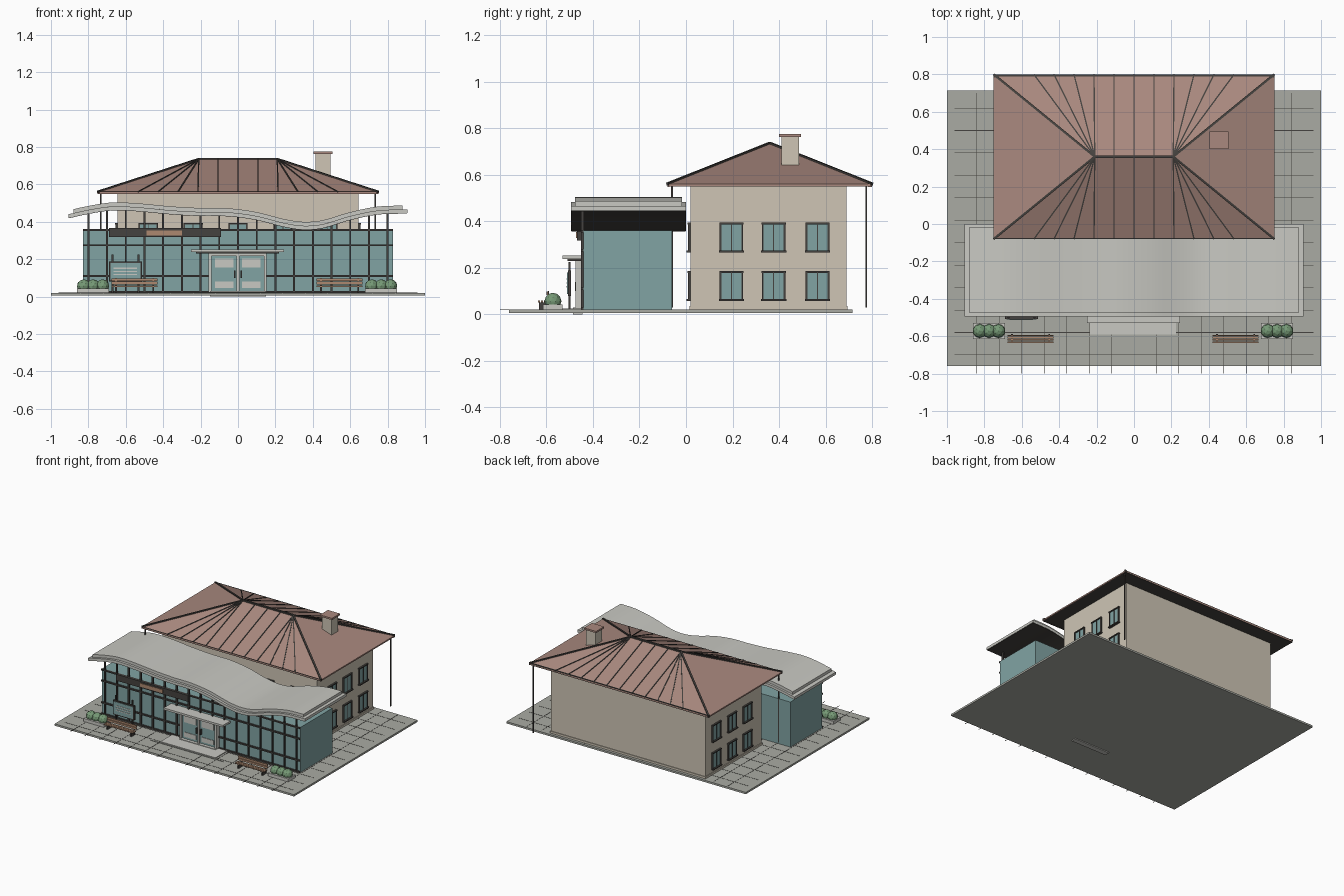
import bpy, bmesh
from mathutils import Vector

if "Cube" in bpy.data.objects:
    bpy.data.objects.remove(bpy.data.objects["Cube"])

def mat(name, r, g, b):
    m = bpy.data.materials.new(name)
    m.diffuse_color = (r, g, b, 1)
    m.use_nodes = True
    m.node_tree.nodes["Principled BSDF"].inputs["Base Color"].default_value = m.diffuse_color
    return m

WALL = mat("plaster", .62, .56, .46)
ROOF = mat("roof_tile", .40, .25, .21)
DARK = mat("dark_metal", .06, .055, .05)
GLASS = mat("glass", .22, .37, .37)
PAVE = mat("paving", .40, .41, .37)
PALE = mat("pale_metal", .58, .58, .54)
WOOD = mat("wood", .42, .25, .16)
LEAF = mat("leaves", .18, .32, .18)

def add(name, verts, faces, m):
    me = bpy.data.meshes.new(name)
    me.from_pydata([tuple(v) for v in verts], [], faces)
    bm = bmesh.new()
    bm.from_mesh(me)
    bmesh.ops.recalc_face_normals(bm, faces=bm.faces)
    bm.to_mesh(me)
    bm.free()
    me.materials.append(m)
    ob = bpy.data.objects.new(name, me)
    bpy.context.collection.objects.link(ob)
    return ob

QUADS = [(0, 1, 3, 2), (4, 6, 7, 5), (0, 4, 5, 1), (2, 3, 7, 6), (0, 2, 6, 4), (1, 5, 7, 3)]

def box(name, x0, x1, y0, y1, z0, z1, m):
    return add(name, [(x, y, z) for x in (x0, x1) for y in (y0, y1) for z in (z0, z1)], QUADS, m)

def bar(name, p, q, w, m):
    p, q = Vector(p), Vector(q)
    d = (q - p).normalized()
    s = d.cross(Vector((0, 0, 1)))
    s = s.normalized() if s.length > 1e-4 else Vector((1, 0, 0))
    u = s.cross(d)
    h = w / 2
    return add(name, [e + s * a * h + u * b * h for e in (p, q) for a in (-1, 1) for b in (-1, 1)], QUADS, m)

# Ground slab and paving joints
box("ground_slab", -1, 1, -.76, .715, .006, .02, PAVE)
for i in range(-7, 8):
    if i:
        box("paving_joint_long", i * .12 - .0015, i * .12 + .0015, -.80, .70, .019, .021, DARK)
for i in range(12):
    y = -.70 + i * .12
    box("paving_joint_cross", -.96, .96, y - .0015, y + .0015, .019, .021, DARK)

# Rear two-storey block
box("rear_block", -.645, .645, .02, .69, .02, .558, WALL)
box("rear_plinth", -.65, .65, .015, .695, .02, .035, WALL)

# Hip roof with ridge caps and seams
E, R = .556, .735
RX, RY = .21, .36
C = [(-.75, -.08), (.75, -.08), (.75, .80), (-.75, .80)]
roof = [(x, y, E - .006) for x, y in C] + [(x, y, E + .004) for x, y in C] + [(-RX, RY, R), (RX, RY, R)]
add("hip_roof", roof, [(3, 2, 1, 0), (0, 1, 5, 4), (1, 2, 6, 5), (2, 3, 7, 6), (3, 0, 4, 7),
                       (4, 5, 9, 8), (5, 6, 9), (6, 7, 8, 9), (7, 4, 8)], ROOF)
add("roof_soffit", [(x * .995, y, E - .007) for x, y in C], [(0, 1, 2, 3)], DARK)
bar("ridge_cap", (-RX, RY, R), (RX, RY, R), .014, DARK)
for x, y in C:
    bar("hip_cap", (x, y, E + .004), (RX if x > 0 else -RX, RY, R), .012, DARK)
for i in range(-5, 6):
    x = i * .107
    for y in (-.08, .80):
        bar("roof_seam", (x, y, E + .004), (max(-RX, min(RX, x)), RY, R), .007, DARK)
box("rear_gutter", -.75, .75, .782, .80, E - .008, E + .008, DARK)
box("front_gutter", -.75, .75, -.08, -.07, E - .008, E + .006, DARK)
for x, y in ((-.733, -.06), (.733, .775)):
    bar("downpipe", (x, y, .03), (x, y, E), .007, DARK)

# Chimney
box("chimney", .415, .495, .41, .485, .635, .765, WALL)
box("chimney_cap", .405, .505, .40, .495, .763, .776, ROOF)

# Windows: centre c along the wall, f maps (along, outward) to x, y
def window(c, z, f):
    def part(name, a0, a1, o0, o1, z0, z1, m):
        p, q = f(a0, o0), f(a1, o1)
        box(name, min(p[0], q[0]), max(p[0], q[0]), min(p[1], q[1]), max(p[1], q[1]), z0, z1, m)
    part("window_pane", c - .046, c + .046, 0, .006, z, z + .12, GLASS)
    for s in (-1, 1):
        part("window_jamb", c + s * .047 - .004, c + s * .047 + .004, 0, .011, z, z + .12, DARK)
    part("window_mullion", c - .002, c + .002, 0, .009, z, z + .12, DARK)
    part("window_head", c - .052, c + .052, 0, .013, z + .116, z + .124, DARK)
    part("window_sill", c - .054, c + .054, 0, .018, z - .004, z + .004, DARK)

for z in (.062, .27):
    for y in (.195, .377, .565):
        window(y, z, lambda a, o: (.645 + o, a))
        window(y, z, lambda a, o: (-.645 - o, a))
    for i in range(-2, 3):
        window(i * .24, z, lambda a, o: (a, .02 - o))

# Wavy canopy roof underside profile, spline-interpolated
P = [(-.905, .42), (-.8, .443), (-.68, .461), (-.55, .458), (-.35, .44), (-.2, .432), (-.05, .43),
     (.1, .41), (.25, .372), (.35, .358), (.45, .366), (.6, .41), (.75, .44), (.905, .445)]

def wave(x):
    i = max(k for k in range(len(P) - 1) if P[k][0] <= max(x, P[0][0]))
    def slope(k):
        a, b = P[max(k - 1, 0)], P[min(k + 1, len(P) - 1)]
        return (b[1] - a[1]) / (b[0] - a[0])
    (x0, z0), (x1, z1) = P[i], P[i + 1]
    h = x1 - x0
    t = (x - x0) / h
    return ((2*t**3 - 3*t*t + 1) * z0 + (t**3 - 2*t*t + t) * h * slope(i)
            + (3*t*t - 2*t**3) * z1 + (t**3 - t*t) * h * slope(i + 1))

def wavy(name, x0, x1, y0, y1, d0, d1, m, n=56):
    v, f = [], []
    for i in range(n + 1):
        x = x0 + (x1 - x0) * i / n
        z = wave(x)
        v += [(x, y0, z + d0), (x, y1, z + d0), (x, y1, z + d1), (x, y0, z + d1)]
        if i:
            a, b = 4 * (i - 1), 4 * i
            f += [(a + j, a + (j + 1) % 4, b + (j + 1) % 4, b + j) for j in range(4)]
    f += [(0, 1, 2, 3), (4 * n, 4 * n + 3, 4 * n + 2, 4 * n + 1)]
    ob = add(name, v, f, m)
    bpy.ops.object.select_all(action='DESELECT')
    ob.select_set(True)
    bpy.context.view_layer.objects.active = ob
    bpy.ops.object.shade_smooth_by_angle()

wavy("wave_roof_lower", -.905, .905, -.495, 0, .001, .021, PALE)
wavy("wave_roof_upper", -.88, .88, -.477, -.017, .021, .042, PALE)
wavy("wave_roof_soffit", -.903, .903, -.493, -.002, -.001, .001, DARK)

# Glazed front hall and mullions
box("glass_hall", -.83, .83, -.44, -.06, .02, .36, GLASS)
for i in range(-8, 9):
    x = i * .1
    if abs(x) > .12:
        box("wall_mullion", x - .005, x + .005, -.452, -.438, .02, wave(x), DARK)
    else:
        box("wall_mullion", x - .005, x + .005, -.452, -.438, .25, wave(x), DARK)
for z in (.025, .11, .275, .357):
    for a, b in (((-.83, -.155), (.15, .83)) if z < .2 else ((-.83, .83),)):
        box("wall_transom", a, b, -.452, -.438, z - .005, z + .005, DARK)

# Entrance: frame, doors, canopy, steps
for x in (-.15, 0, .145):
    box("door_stile", x - .007, x + .007, -.475, -.44, .025, .23, PALE)
box("door_head", -.157, .152, -.475, -.44, .218, .232, PALE)
for x in (-.073, .071):
    box("door_leaf", x - .068, x + .068, -.462, -.44, .025, .22, GLASS)
    box("door_upper_panel", x - .05, x + .05, -.466, -.46, .155, .205, PALE)
    box("door_lower_panel", x - .05, x + .05, -.466, -.46, .045, .08, PALE)
    h = x * .25
    box("door_handle", h - .004, h + .004, -.478, -.46, .10, .14, DARK)
box("entrance_canopy", -.25, .245, -.53, -.44, .238, .253, PALE)
box("canopy_trim", -.225, .22, -.51, -.44, .230, .239, DARK)
box("entrance_step", -.235, .225, -.59, -.44, .012, .026, PALE)
box("entrance_threshold", -.15, .15, -.485, -.445, 0, .03, PALE)
box("entrance_strip", -.31, .30, -.603, -.599, .018, .023, PAVE)

# Blank sign board and notice board
box("sign_board", -.69, -.09, -.468, -.45, .318, .366, DARK)
box("sign_panel", -.49, -.30, -.472, -.467, .328, .354, WOOD)
box("notice_board", -.69, -.512, -.508, -.494, .08, .188, DARK)
box("notice_panel", -.682, -.52, -.511, -.507, .088, .18, GLASS)
for z in (.115, .132, .149):
    box("notice_strip", -.665, -.54, -.513, -.510, z, z + .006, PALE)
for x in (-.67, -.532):
    box("notice_post", x - .005, x + .005, -.506, -.496, .02, .225, DARK)

# Benches, planters and shrubs on both sides
for s, bx, px in ((-1, -.553, -.775), (1, .543, .765)):
    for y in (-.632, -.619, -.606):
        box("bench_seat_slat", bx - .123, bx + .123, y - .005, y + .005, .052, .06, WOOD)
    for z in (.066, .084):
        box("bench_back_slat", bx - .123, bx + .123, -.60, -.593, z, z + .014, WOOD)
    for d in (-.1, .1):
        box("bench_leg", bx + d - .005, bx + d + .005, -.632, -.60, .02, .052, DARK)
        box("bench_upright", bx + d - .005, bx + d + .005, -.593, -.588, .02, .1, DARK)
    box("planter", px - .085, px + .085, -.615, -.53, .02, .043, PALE)
    for d in (-.05, 0, .05):
        bpy.ops.mesh.primitive_ico_sphere_add(subdivisions=2, radius=.037, location=(px + d, -.572, .056))
        bpy.context.object.name = "shrub"
        bpy.context.object.data.materials.append(LEAF)
